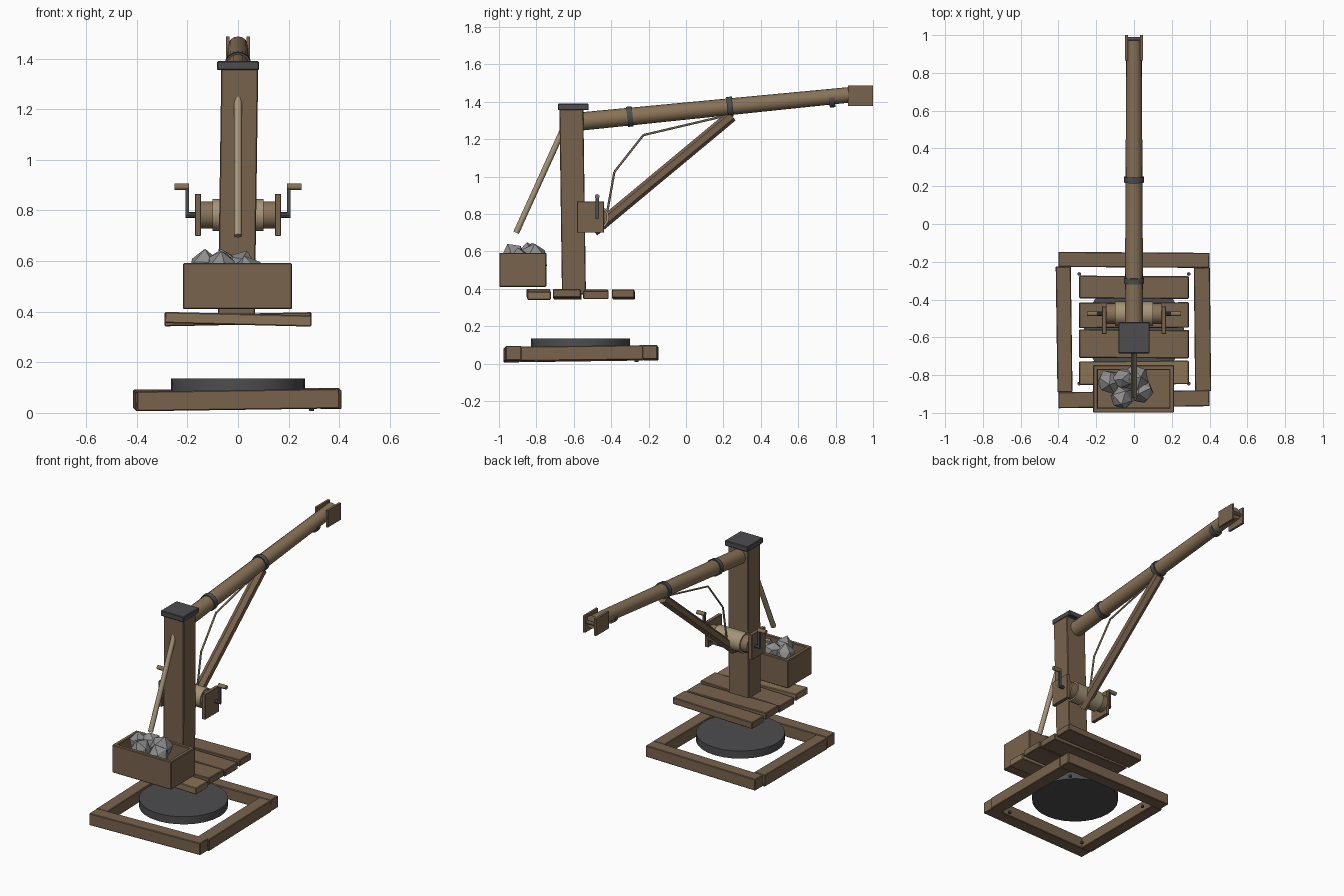
import bpy, bmesh, math, random
from mathutils import Vector, Matrix, Euler

if "Cube" in bpy.data.objects:
    bpy.data.objects.remove(bpy.data.objects["Cube"])

random.seed(4)


def mat(name, c):
    m = bpy.data.materials.new(name)
    m.diffuse_color = (*c, 1)
    m.use_nodes = True
    m.node_tree.nodes["Principled BSDF"].inputs["Base Color"].default_value = m.diffuse_color
    return m


WOOD = mat("wood", (0.19, 0.125, 0.075))
POLE = mat("pole_wood", (0.25, 0.17, 0.095))
PALE = mat("pale_wood", (0.38, 0.30, 0.19))
IRON = mat("iron", (0.075, 0.075, 0.08))
STONE = mat("stone", (0.27, 0.27, 0.27))


def finish(name, bm, m, smooth=False):
    me = bpy.data.meshes.new(name)
    bm.to_mesh(me)
    bm.free()
    me.materials.append(m)
    ob = bpy.data.objects.new(name, me)
    bpy.context.collection.objects.link(ob)
    if smooth:
        bpy.context.view_layer.objects.active = ob
        ob.select_set(True)
        bpy.ops.object.shade_smooth_by_angle(angle=math.radians(40))
        ob.select_set(False)
    return ob


def box(name, x, y, z, m, rot=(0, 0, 0), bevel=0.004):
    """Box from (min, max) ranges, turned about its centre by degrees."""
    c = Vector([(a + b) / 2 for a, b in (x, y, z)])
    s = [b - a for a, b in (x, y, z)]
    bm = bmesh.new()
    bmesh.ops.create_cube(bm, size=1)
    bmesh.ops.scale(bm, vec=s, verts=bm.verts)
    if bevel:
        bmesh.ops.bevel(bm, geom=bm.edges[:], offset=bevel, segments=1, affect='EDGES')
    r = Euler([math.radians(a) for a in rot]).to_matrix().to_4x4()
    bmesh.ops.transform(bm, matrix=Matrix.Translation(c) @ r, verts=bm.verts)
    return finish(name, bm, m)


def rod(name, a, b, r1, r2, m, n=16, smooth=True):
    """Tapered cylinder between two points."""
    a, b = Vector(a), Vector(b)
    d = b - a
    bm = bmesh.new()
    bmesh.ops.create_cone(bm, cap_ends=True, segments=n, radius1=r1, radius2=r2, depth=d.length)
    q = d.to_track_quat('Z', 'Y').to_matrix().to_4x4()
    bmesh.ops.transform(bm, matrix=Matrix.Translation((a + b) / 2) @ q, verts=bm.verts)
    return finish(name, bm, m, smooth)


# ground frame
box("frame_front", (-0.40, 0.40), (-0.97, -0.885), (0.012, 0.09), WOOD, (0, -0.8, 0.8))
box("frame_back", (-0.40, 0.40), (-0.23, -0.15), (0.02, 0.095), WOOD, (0, -0.6, -0.4))
box("frame_left", (-0.41, -0.33), (-0.89, -0.225), (0.012, 0.088), WOOD, (0.8, 0, 0.8))
box("frame_right", (0.32, 0.405), (-0.885, -0.23), (0.018, 0.095), WOOD, (0.6, 0, 0.6))
for x in (-0.29, 0.29):
    for y in (-0.845, -0.265):
        rod("frame_peg", (x, y, 0.008), (x, y, 0.022), 0.01, 0.01, IRON, 8)

# turntable
rod("turntable", (0, -0.565, 0.085), (0, -0.565, 0.135), 0.265, 0.265, IRON, 28)

# platform planks
planks = [(-0.85, -0.725, 1.4), (-0.71, -0.56, -1.2), (-0.55, -0.415, 0.6), (-0.395, -0.275, -1.0)]
for y0, y1, tilt in planks:
    box("platform_plank", (-0.29, 0.29), (y0, y1), (0.348, 0.392), WOOD if y0 > -0.8 else POLE,
        (0, tilt, 0.3 * tilt))

# mast and cap
box("mast", (-0.073, 0.073), (-0.67, -0.542), (0.37, 1.365), WOOD, (0.8, 0.8, 0))
box("mast_cap", (-0.083, 0.083), (-0.685, -0.52), (1.355, 1.39), IRON)

# boom with iron bands
A, B = Vector((0, -0.60, 1.291)), Vector((0, 0.975, 1.447))


def on_boom(y):
    return A.lerp(B, (y - A.y) / (B.y - A.y))


rod("boom", A, B, 0.049, 0.041, POLE, 16)
for y, r, dz in ((-0.3, 0.054, 0), (0.235, 0.053, 0), (0.78, 0.043, -0.015)):
    off = Vector((0, 0, dz))
    rod("boom_band", on_boom(y - 0.015) + off, on_boom(y + 0.015) + off, r, r, IRON, 16)

# fork plates and pin at the boom tip
for s in (-1, 1):
    x = s * 0.04
    box("tip_plate", (x - 0.007, x + 0.007), (0.865, 1.0), (1.377, 1.488), WOOD, bevel=0)
rod("tip_pin", (-0.04, 0.978, 1.44), (0.04, 0.978, 1.44), 0.012, 0.012, IRON, 10)

# diagonal brace and rear stay
rod("brace", (0, -0.495, 0.71), (0, 0.245, 1.325), 0.032, 0.032, WOOD, 6, False)
rod("rear_stay", (0, -0.908, 0.70), (0, -0.64, 1.29), 0.016, 0.016, PALE, 10)

# rope from winch to boom
pts = [(0, -0.425, 0.79), (0, -0.383, 1.025), (0, -0.228, 1.222), (0, 0.21, 1.325)]
for a, b in zip(pts, pts[1:]):
    rod("rope", a, b, 0.006, 0.006, PALE, 6)

# winch drum, rope coil, side plates and cranks
wy, wz = -0.475, 0.782
rod("winch_drum", (-0.146, wy, wz), (0.146, wy, wz), 0.054, 0.054, POLE, 16)
rod("winch_coil", (-0.1, wy, wz), (0.1, wy, wz), 0.064, 0.064, PALE, 16)
for s in (-1, 1):
    box("winch_plate", (s * 0.158 - 0.012, s * 0.158 + 0.012), (-0.583, -0.438), (0.70, 0.866),
        WOOD, bevel=0.002)
    rod("crank_axle", (s * 0.14, wy, wz), (s * 0.207, wy, wz), 0.011, 0.011, IRON, 8)
    box("crank_arm", (s * 0.2 - 0.007, s * 0.2 + 0.007), (wy - 0.009, wy + 0.009),
        (0.775, 0.90), IRON, bevel=0)
    rod("crank_handle", (s * 0.193, wy, 0.893), (s * 0.25, wy, 0.893), 0.013, 0.013, POLE, 10)

# counterweight box
bx, by, bz = (-0.217, 0.213), (-0.998, -0.747), (0.41, 0.592)
t = 0.026
box("weight_box_floor", bx, by, (bz[0], bz[0] + t), WOOD)
box("weight_box_front", bx, (by[0], by[0] + t), bz, WOOD)
box("weight_box_back", bx, (by[1] - t, by[1]), bz, WOOD)
box("weight_box_left", (bx[0], bx[0] + t), by, bz, WOOD)
box("weight_box_right", (bx[1] - t, bx[1]), by, bz, WOOD)

# ballast stones
stones = [(-0.135, -0.835, 0.575, 0.072), (-0.065, -0.925, 0.575, 0.066), (0.005, -0.815, 0.565, 0.076),
          (0.04, -0.885, 0.55, 0.07), (-0.06, -0.82, 0.59, 0.062), (-0.02, -0.88, 0.50, 0.07)]
for x, y, z, r in stones:
    bm = bmesh.new()
    bmesh.ops.create_icosphere(bm, subdivisions=1, radius=r)
    for v in bm.verts:
        v.co *= random.uniform(0.82, 1.12)
    rot = Euler([random.uniform(0, 6) for _ in range(3)]).to_matrix().to_4x4()
    bmesh.ops.transform(bm, matrix=Matrix.Translation((x, y, z)) @ rot, verts=bm.verts)
    finish("ballast_stone", bm, STONE)
